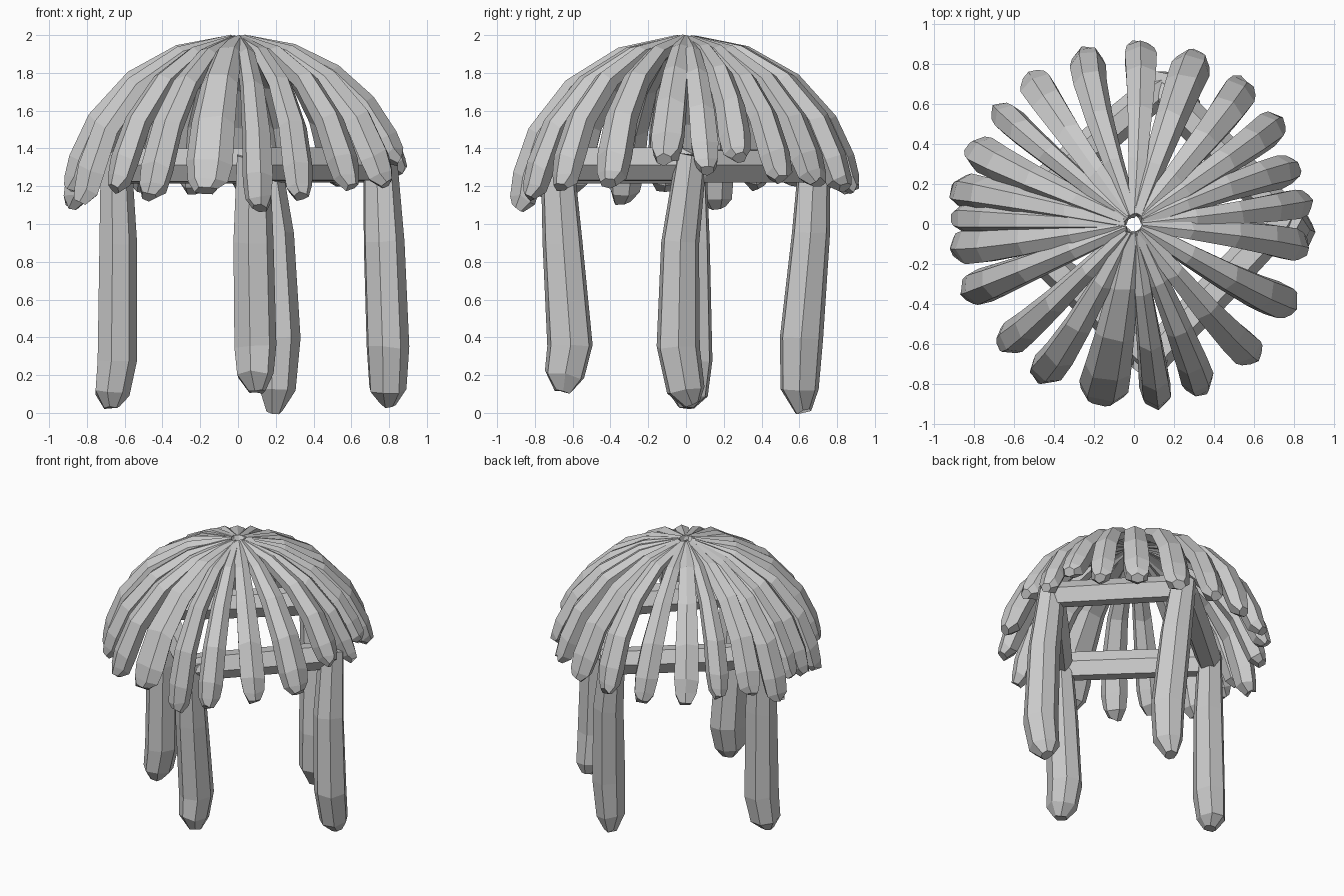
import bpy, bmesh, math, random
from mathutils import Vector

if "Cube" in bpy.data.objects:
    bpy.data.objects.remove(bpy.data.objects["Cube"])

random.seed(4)


def rough_log(name, path, sizes, side, sides=6, jitter=0.012, phase=0.0):
    """Faceted log: rings along path, sizes = (half width, half depth) per ring."""
    bm = bmesh.new()
    pts = [Vector(p) for p in path]
    rings = []
    wob = [1 + random.uniform(-jitter, jitter) * 8 for _ in range(sides)]
    for i, p in enumerate(pts):
        tangent = (pts[min(i + 1, len(pts) - 1)] - pts[max(i - 1, 0)]).normalized()
        u = Vector(side)
        u = (u - tangent * u.dot(tangent)).normalized()
        v = tangent.cross(u)
        w, d = sizes[i]
        ring = []
        for k in range(sides):
            a = 2 * math.pi * k / sides + phase
            q = p + u * (w * wob[k] * math.cos(a)) + v * (d * wob[k] * math.sin(a))
            q += tangent * random.uniform(-jitter, jitter)
            ring.append(bm.verts.new(q))
        rings.append(ring)
    for a, b in zip(rings, rings[1:]):
        for k in range(sides):
            n = (k + 1) % sides
            bm.faces.new((a[k], a[n], b[n], b[k]))
    bm.faces.new(rings[0])
    bm.faces.new(rings[-1])
    bmesh.ops.recalc_face_normals(bm, faces=bm.faces)
    mesh = bpy.data.meshes.new(name)
    bm.to_mesh(mesh)
    bm.free()
    ob = bpy.data.objects.new(name, mesh)
    bpy.context.collection.objects.link(ob)
    return ob


# Four posts, slightly crooked, listed from the top down
posts = {
    "left_post": [(-.65, .02, 1.36), (-.64, .02, .9), (-.645, .02, .28), (-.67, .01, .1), (-.67, 0, .03)],
    "right_post": [(.75, .03, 1.36), (.77, -.03, .9), (.79, -.04, .35), (.79, .0, .12), (.79, .03, .05)],
    "front_post": [(.08, -.68, 1.36), (.08, -.65, .9), (.09, -.61, .35), (.09, -.64, .2), (.1, -.65, .11)],
    "back_post": [(.13, .68, 1.36), (.18, .66, .95), (.21, .61, .4), (.2, .6, .13), (.19, .62, .01)],
}
post_sizes = [(.09, .09), (.11, .11), (.115, .125), (.1, .11), (.045, .045)]
for name, path in posts.items():
    rough_log(name, path, post_sizes, (1, 0, 0), sides=7, jitter=.01)

# Ring of beams joining the post tops
order = ["front_post", "right_post", "back_post", "left_post"]
for i, name in enumerate(order):
    a = Vector(posts[name][0])
    b = Vector(posts[order[(i + 1) % 4]][0])
    a.z = b.z = 1.31
    path = [a.lerp(b, t) for t in (-.03, .04, .5, .96, 1.03)]
    rough_log("beam_%d" % (i + 1), path,
              [(.06, .05), (.1, .085), (.1, .09), (.1, .085), (.06, .05)], (0, 0, 1), phase=.5)

# Roof leaves: tip x, tip y, tip height, half width
leaves = [
    (.03, .93, 1.17, .085), (.33, .9, 1.18, .09), (.58, .73, 1.2, .09), (.76, .53, 1.22, .085),
    (.85, .3, 1.34, .08), (.9, .12, 1.27, .08), (.87, -.12, 1.33, .085), (.8, -.42, 1.2, .09),
    (.6, -.66, 1.18, .085), (.35, -.87, 1.13, .085), (.12, -.92, 1.06, .085),
    (-.17, -.87, 1.16, .125), (-.47, -.76, 1.13, .095), (-.63, -.58, 1.17, .08),
    (-.84, -.34, 1.1, .095), (-.9, -.12, 1.17, .09), (-.92, .03, 1.2, .08), (-.9, .17, 1.07, .085),
    (-.82, .38, 1.18, .085), (-.69, .58, 1.2, .08), (-.52, .75, 1.17, .085), (-.25, .89, 1.16, .085),
]
STEPS = (0, .22, .45, .68, .87, .96, 1)
WIDTH = (.4, .62, .82, .98, 1.05, .9, .5)
DEPTH = (.02, .045, .06, .07, .075, .065, .035)
for i, (tx, ty, tz, hw) in enumerate(leaves):
    ang = math.atan2(ty, tx)
    out = Vector((math.cos(ang), math.sin(ang), 0))
    side = Vector((-out.y, out.x, 0))
    end = math.acos(max(-.05, (tz - 1.08) / .9))
    sway = random.uniform(-.03, .03)
    path, sizes = [], []
    for s, w, d in zip(STEPS, WIDTH, DEPTH):
        t = .05 + (end - .05) * s
        # the outer face follows the dome, so the centre line sits one depth inside it
        p = out * ((.935 - d) * math.sin(t)) + side * (sway * math.sin(math.pi * s))
        p.z = 1.1 + (.9 - d) * math.cos(t)
        path.append(p)
        sizes.append((hw * w, d))
    rough_log("roof_leaf_%02d" % (i + 1), path, sizes, side, jitter=.014,
              phase=random.choice((0, .26, .52)))
